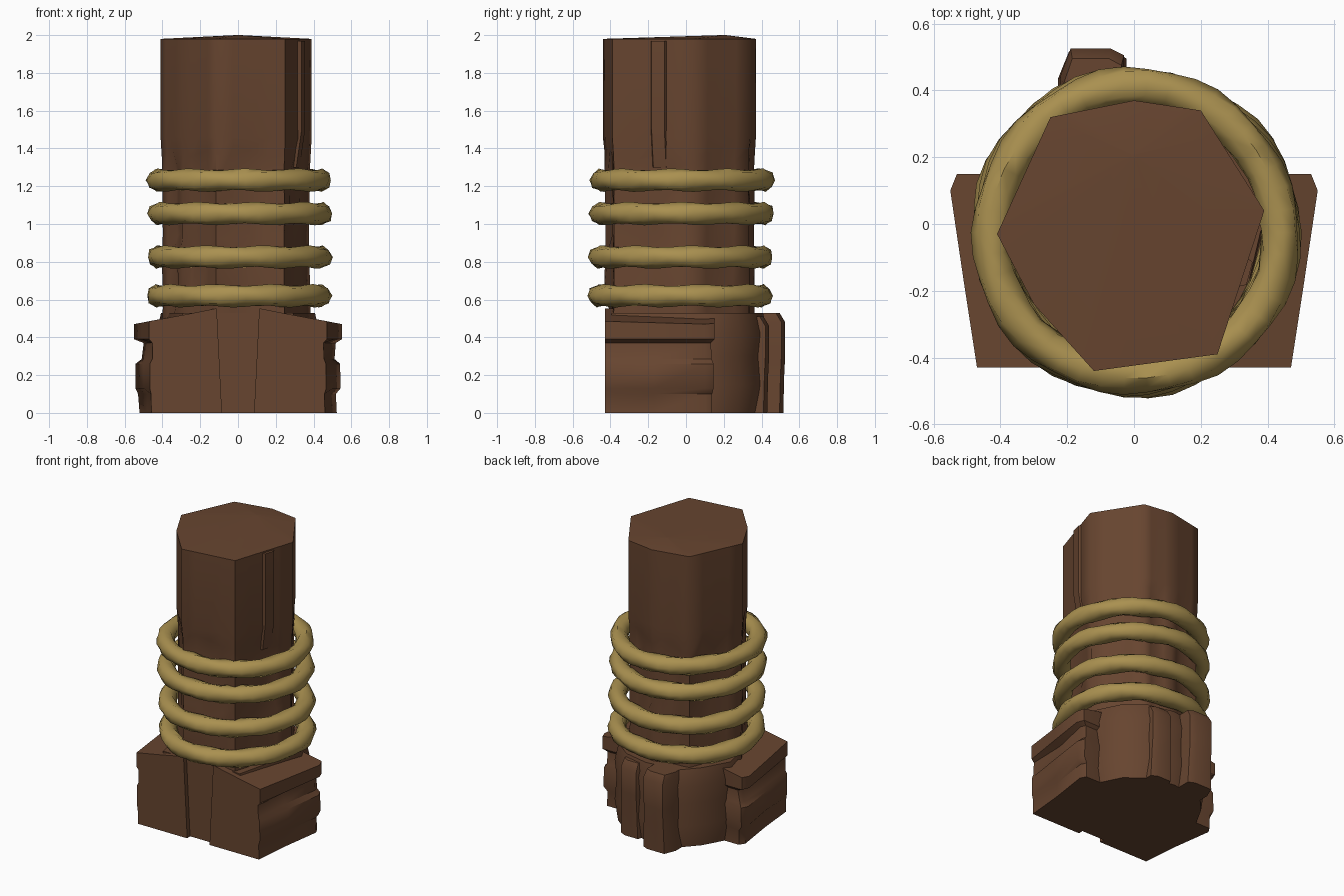
import bpy, bmesh, math, random
from mathutils import Vector

if "Cube" in bpy.data.objects:
    bpy.data.objects.remove(bpy.data.objects["Cube"])
random.seed(4)


def material(name, rgb):
    m = bpy.data.materials.new(name)
    m.diffuse_color = (*rgb, 1)
    m.use_nodes = True
    m.node_tree.nodes["Principled BSDF"].inputs["Base Color"].default_value = m.diffuse_color
    return m


WOOD = material("brown wood", (0.135, 0.059, 0.029))
ROPE = material("straw rope", (0.40, 0.28, 0.08))


def finish(bm, name, mat, angle):
    bmesh.ops.recalc_face_normals(bm, faces=bm.faces)
    me = bpy.data.meshes.new(name)
    bm.to_mesh(me)
    bm.free()
    me.materials.append(mat)
    ob = bpy.data.objects.new(name, me)
    bpy.context.collection.objects.link(ob)
    bpy.ops.object.select_all(action='DESELECT')
    ob.select_set(True)
    bpy.context.view_layer.objects.active = ob
    bpy.ops.object.shade_smooth_by_angle(angle=math.radians(angle))
    return ob


def loft(name, rings, mat=WOOD, angle=50, closed=False):
    """Skin a list of equal-length rings; cap the ends unless closed."""
    bm = bmesh.new()
    vs = [[bm.verts.new(p) for p in r] for r in rings]
    n = len(vs[0])
    pairs = list(zip(vs, vs[1:])) + ([(vs[-1], vs[0])] if closed else [])
    for a, b in pairs:
        for i in range(n):
            j = (i + 1) % n
            bm.faces.new((a[i], a[j], b[j], b[i]))
    if not closed:
        bm.faces.new(vs[0][::-1])
        bm.faces.new(vs[-1])
    return finish(bm, name, mat, angle)


def subdivide(outline, k):
    """Split each outline edge in k; also return how far each point is from a corner."""
    out = []
    for i, a in enumerate(outline):
        a, b = Vector(a), Vector(outline[(i + 1) % len(outline)])
        out += [(a.lerp(b, t / k), min(t, k - t) / (k / 2)) for t in range(k)]
    return out


# Post: irregular prism with chips hewn out of its waist
top = [(-0.41, -0.03), (-0.30, -0.24), (-0.12, -0.44), (0.25, -0.39),
       (0.39, 0.04), (0.20, 0.34), (0.0, 0.37), (-0.25, 0.32)]
pts = subdivide(top, 4)
rings = []
for z, chip in [(0.02, 0), (0.5, 0.02), (0.66, 0.07), (0.82, 0.04), (0.95, 0.08),
                (1.12, 0.05), (1.24, 0.07), (1.36, 0.02), (1.46, 0), (1.98, 0)]:
    ring = []
    for p, mid in pts:
        s = 1 - chip * (0.2 + 0.8 * mid) * random.uniform(0.2, 1.7)
        if z < 1.4:
            s *= 0.985
        dz = random.uniform(-0.07, 0.05) if 0.6 < z < 1.45 else 0
        y = max(p.y * s, -0.39) if z < 0.6 else p.y * s
        ring.append((p.x * s, y, z + dz))
    rings.append(ring)
rings.append([(p.x * 0.03, 0.2 + p.y * 0.03, 2.0) for p, _ in pts])
loft("post", rings, angle=62)

# Long splinter lying on the right of the post
a = 1.25
u, n = Vector((math.cos(a), math.sin(a))), Vector((math.sin(a), -math.cos(a)))
c = Vector((0.335, -0.15))
prof = [c - u * 0.06 - n * 0.04, c - u * 0.03 + n * 0.012,
        c + u * 0.04 + n * 0.008, c + u * 0.06 - n * 0.04]
loft("splinter", [[(p.x - n.x * d, p.y - n.y * d, z) for p in prof]
                  for z, d in [(1.3, 0.03), (1.5, 0), (1.97, 0)]])

# Foot core filling the middle and back
core = [(-0.30, -0.395), (0.30, -0.395), (0.42, 0.10), (0.33, 0.28), (0.20, 0.38),
        (0.02, 0.42), (-0.22, 0.39), (-0.32, 0.28), (-0.42, 0.10)]
loft("foot_core", [[(x * s, y * s if y > 0 else y, z) for x, y in core]
                   for z, s in [(0, 0.98), (0.15, 1.03), (0.3, 1.0), (0.42, 1.03), (0.53, 0.97)]])

# Side blocks with stepped, split layers
wing = [(0.10, -0.43), (0.29, -0.43), (0.47, -0.43), (0.51, -0.17),
        (0.55, 0.10), (0.53, 0.15), (0.32, 0.15), (0.14, 0.12)]
layers = [(0, 0.03), (0.10, 0.03), (0.13, 0.01), (0.26, 0.01), (0.285, 0.035),
          (0.37, 0.045), (0.39, 0.0), (1, 0.0)]
for side, name in [(-1, "left_block"), (1, "right_block")]:
    rings = []
    for z, inset in layers:
        ring = []
        for x, y in wing:
            zz = 0.55 - 0.08 * (x - 0.12) / 0.43 if z == 1 else z
            if x > 0.4:
                xx = x - inset * random.uniform(0.6, 1.15) * (1 if y > -0.2 else 0.5)
            elif x < 0.15:
                xx = x - 0.015 + 0.05 * zz
            else:
                xx = x
            yy = y - inset * 0.4 if y > 0.11 else y
            ring.append((side * xx, yy, zz))
        rings.append(ring)
    loft(name, rings, angle=40)

# Root stubs on the back
stubs = [("back_root", -0.22, -0.03, 0.525, 0.53), ("back_right_root", 0.04, 0.20, 0.44, 0.51)]
for name, x0, x1, y1, h in stubs:
    plan = [(x0, 0.2), (x1, 0.2), (x1, y1 - 0.02), (x1 - 0.04, y1), (x0 + 0.03, y1), (x0, y1 - 0.08)]
    cx = (x0 + x1) / 2
    rings = []
    for z, s, d in [(0, 1.08, 0.01), (0.2, 1.0, 0.005), (0.3, 0.97, 0),
                    (h - 0.05, 1.0, 0), (h, 0.92, 0.03)]:
        rings.append([(cx + (x - cx) * s, y - (d if y > 0.3 else 0), z) for x, y in plan])
    loft(name, rings)

# Twisted rope hoops: soft triangular section that turns along the hoop
SEG, SIDES = 42, 9
for k, z0 in enumerate([0.62, 0.825, 1.055, 1.232]):
    rings = []
    for i in range(SEG):
        a = 2 * math.pi * i / SEG
        R = 0.432 + 0.006 * math.sin(3 * a + k)
        ring = []
        for j in range(SIDES):
            b = 2 * math.pi * j / SIDES
            r = 0.057 + 0.006 * math.cos(3 * b + 9 * a + k)
            rr = R + r * math.cos(b)
            ring.append((rr * math.cos(a) + 0.005, rr * math.sin(a) - 0.025, z0 + r * math.sin(b)))
        rings.append(ring)
    loft("rope_hoop_%d" % (k + 1), rings, ROPE, 55, True)
